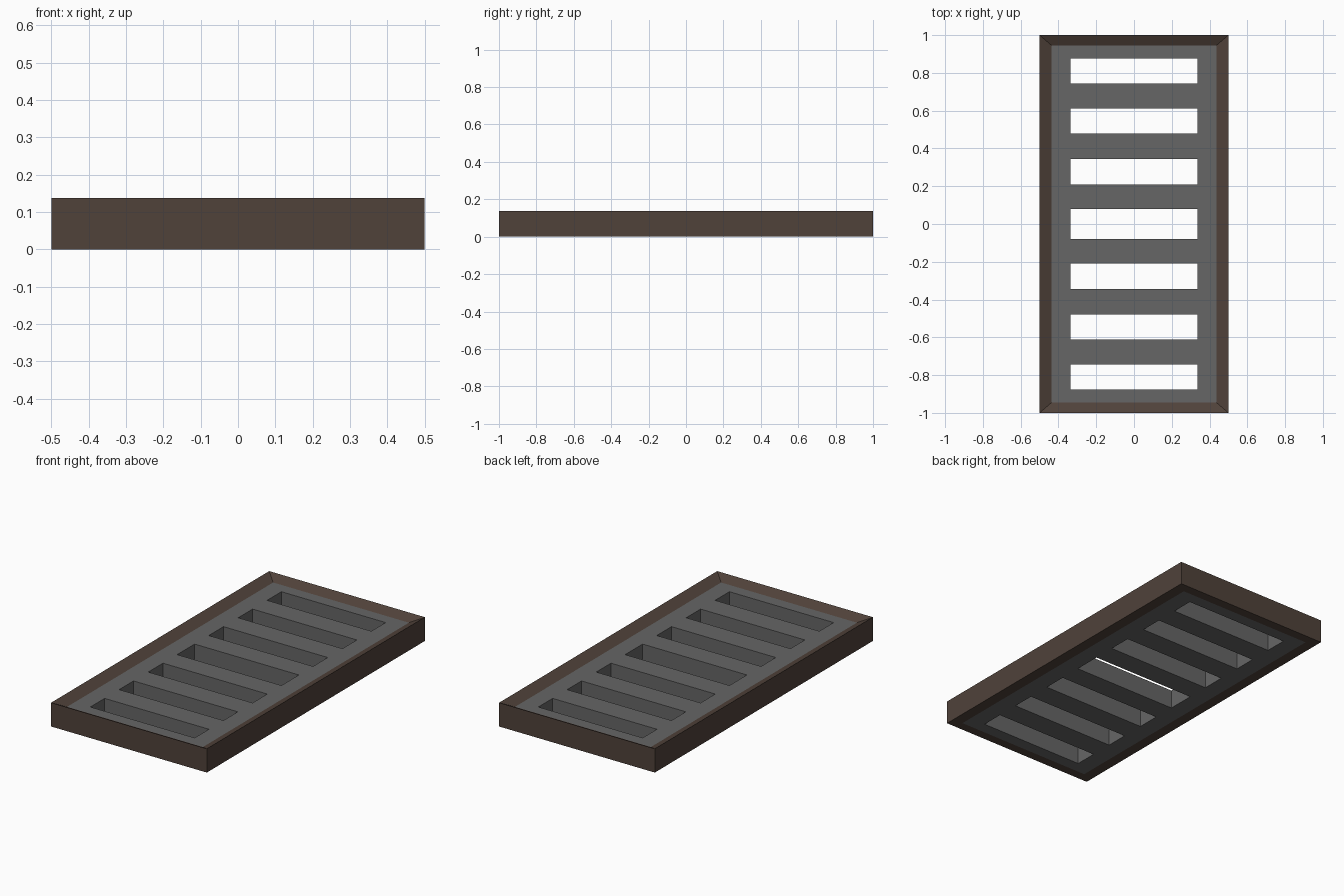
import bpy
import bmesh

cube = bpy.data.objects.get("Cube")
if cube:
    bpy.data.objects.remove(cube, do_unlink=True)

HALF_X, HALF_Y, HEIGHT = 0.5, 1.0, 0.138
INNER_X, INNER_Y, GRATE_TOP = 0.436, 0.945, 0.11


def make_material(name, color):
    mat = bpy.data.materials.new(name)
    mat.use_nodes = True
    mat.diffuse_color = color
    mat.node_tree.nodes["Principled BSDF"].inputs["Base Color"].default_value = color
    return mat


def make_object(name, bm, mat):
    bmesh.ops.recalc_face_normals(bm, faces=bm.faces)
    mesh = bpy.data.meshes.new(name)
    bm.to_mesh(mesh)
    bm.free()
    mesh.materials.append(mat)
    obj = bpy.data.objects.new(name, mesh)
    bpy.context.collection.objects.link(obj)
    return obj


brown = make_material("dark_brown", (0.080, 0.054, 0.042, 1))
grey = make_material("dark_grey", (0.133, 0.133, 0.133, 1))

# Frame: rectangular loops joined into a closed ring with an inward sloping top
bm = bmesh.new()
profile = [(HALF_X, HALF_Y, 0), (HALF_X, HALF_Y, HEIGHT),
           (INNER_X, INNER_Y, GRATE_TOP), (INNER_X, INNER_Y, 0)]
corners = [(-1, -1), (1, -1), (1, 1), (-1, 1)]
loops = [[bm.verts.new((x * sx, y * sy, z)) for sx, sy in corners]
         for x, y, z in profile]
for a, b in zip(loops, loops[1:] + loops[:1]):
    for i in range(4):
        j = (i + 1) % 4
        bm.faces.new((a[i], a[j], b[j], b[i]))
make_object("frame", bm, brown)

# Grate: a plate of cells with seven slots left open, the middle one wider
bm = bmesh.new()
half_slots = [0.08, 0.21, 0.345, 0.48, 0.612, 0.745, 0.876, INNER_Y]
ys = [-y for y in reversed(half_slots)] + half_slots
xs = [-INNER_X, -0.335, 0.335, INNER_X]
grid = [[bm.verts.new((x, y, 0)) for x in xs] for y in ys]
for row in range(len(ys) - 1):
    for col in range(len(xs) - 1):
        if col == 1 and row % 2 == 1:
            continue
        bm.faces.new((grid[row][col], grid[row][col + 1],
                      grid[row + 1][col + 1], grid[row + 1][col]))
bottom = bm.faces[:]
top = bmesh.ops.extrude_face_region(bm, geom=bottom, use_keep_orig=True)["geom"]
bmesh.ops.translate(bm, vec=(0, 0, GRATE_TOP),
                    verts=[v for v in top if isinstance(v, bmesh.types.BMVert)])
make_object("grate", bm, grey)
